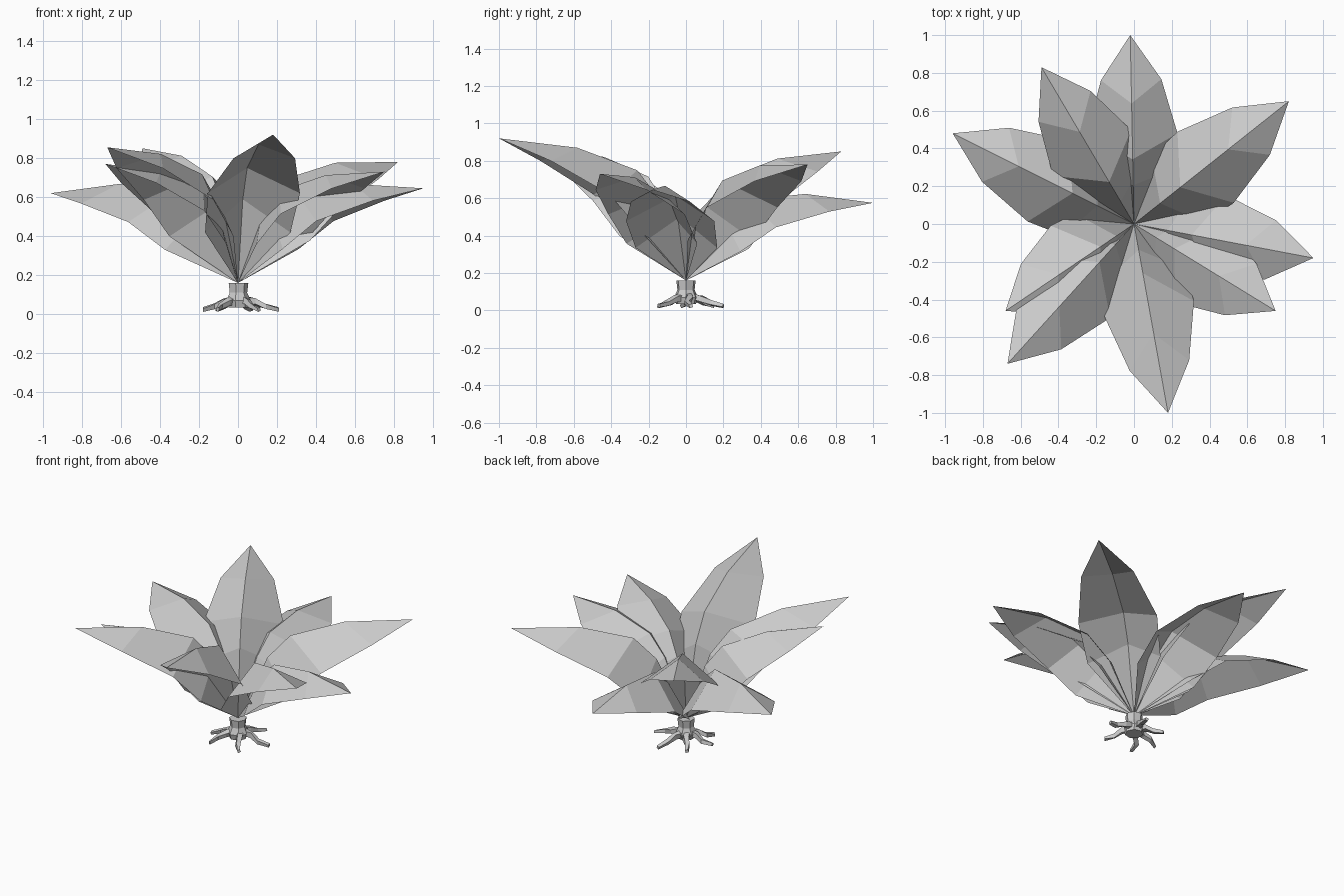
import bpy, bmesh, math, random
from mathutils import Vector, Matrix

random.seed(4)
old = bpy.data.objects.get("Cube")
if old:
    bpy.data.objects.remove(old)

grey = bpy.data.materials.new("plain grey")
grey.use_nodes = True
grey.diffuse_color = (0.6, 0.6, 0.6, 1)
grey.node_tree.nodes["Principled BSDF"].inputs["Base Color"].default_value = (0.6, 0.6, 0.6, 1)


def finish(name, bm, solid=True):
    if solid:
        bmesh.ops.recalc_face_normals(bm, faces=bm.faces)
    mesh = bpy.data.meshes.new(name)
    bm.to_mesh(mesh)
    bm.free()
    mesh.materials.append(grey)
    obj = bpy.data.objects.new(name, mesh)
    bpy.context.collection.objects.link(obj)
    return obj


# Leaf profile, as shares of leaf length: rib (along, up), edge (along, up), half width
CROWN = Vector((0, 0, 0.16))
SECTIONS = [
    ((0.29, 0.205), (0.30, 0.03), 0.222),
    ((0.445, 0.247), (0.506, 0.074), 0.240),
    ((0.708, 0.169), (0.782, 0.044), 0.160),
]


def leaf(name, tip):
    """Arched leaf folded down along its rib, running from the crown to the tip."""
    along = Vector(tip) - CROWN
    length = along.length
    along.normalize()
    side = Vector((0, 0, 1)).cross(along).normalized()
    up = along.cross(side)
    bm = bmesh.new()

    def point(u, w, s=0):
        return bm.verts.new(CROWN + along * u * length + up * w * length + side * s)

    base, end = point(0, 0), point(1, 0)
    rows = [(point(*edge, half), point(*rib), point(*edge, -half))
            for rib, edge, half in SECTIONS]
    for i in (0, 1):
        fan = [(base, rows[0][i + 1], rows[0][i]), (end, rows[-1][i], rows[-1][i + 1])]
        for face in fan:
            bm.faces.new(face)
        for a, b in zip(rows, rows[1:]):
            bm.faces.new((a[i], a[i + 1], b[i + 1], b[i]))
    finish(name, bm, solid=False)


leaf_tips = {
    "back_leaf": (-0.02, 1.0, 0.575),
    "back_left_leaf": (0.82, 0.65, 0.78),
    "left_leaf": (0.95, -0.18, 0.645),
    "front_left_leaf": (0.75, -0.46, 0.73),
    "front_leaf": (0.18, -1.0, 0.92),
    "front_right_leaf": (-0.67, -0.74, 0.855),
    "right_leaf": (-0.68, -0.46, 0.77),
    "back_right_leaf": (-0.96, 0.48, 0.62),
    "inner_back_leaf": (-0.49, 0.83, 0.85),
}
for name, tip in leaf_tips.items():
    leaf(name, tip)


def tube(name, rings):
    """Solid through a list of vertex rings with capped ends."""
    bm = bmesh.new()
    loops = [[bm.verts.new(p) for p in ring] for ring in rings]
    n = len(loops[0])
    for a, b in zip(loops, loops[1:]):
        for i in range(n):
            j = (i + 1) % n
            bm.faces.new((a[i], a[j], b[j], b[i]))
    bm.faces.new(loops[0])
    bm.faces.new(loops[-1])
    finish(name, bm)


# Stump, flaring towards the roots
def stump_ring(z, radius):
    turns = [math.tau * i / 7 for i in range(7)]
    return [Vector((radius * math.cos(t), radius * math.sin(t), z)) for t in turns]


tube("stump", [stump_ring(z, r) for z, r in
               ((0.035, 0.055), (0.07, 0.065), (0.11, 0.047), (0.16, 0.053))])

# Crooked roots, each a tapering four-sided tube
PATH = [(0.02, 0.075, 0.026), (0.085, 0.062, 0.022), (0.135, 0.04, 0.018), (0.2, 0.024, 0.013)]
for k, angle in enumerate((-130, -50, 5, 72, 122, 183)):
    turn = Matrix.Rotation(math.radians(angle), 3, 'Z')
    reach = 1.05 if k in (2, 3) else 0.9
    rings = []
    for r, z, size in PATH:
        sway = random.uniform(-0.018, 0.018)
        twist = random.uniform(0.3, 1.2)
        ring = []
        for q in range(4):
            t = twist + q * math.pi / 2
            ring.append(turn @ Vector((r * reach, sway + size * math.cos(t), z + size * math.sin(t))))
        rings.append(ring)
    tube(f"root_{k + 1}", rings)
